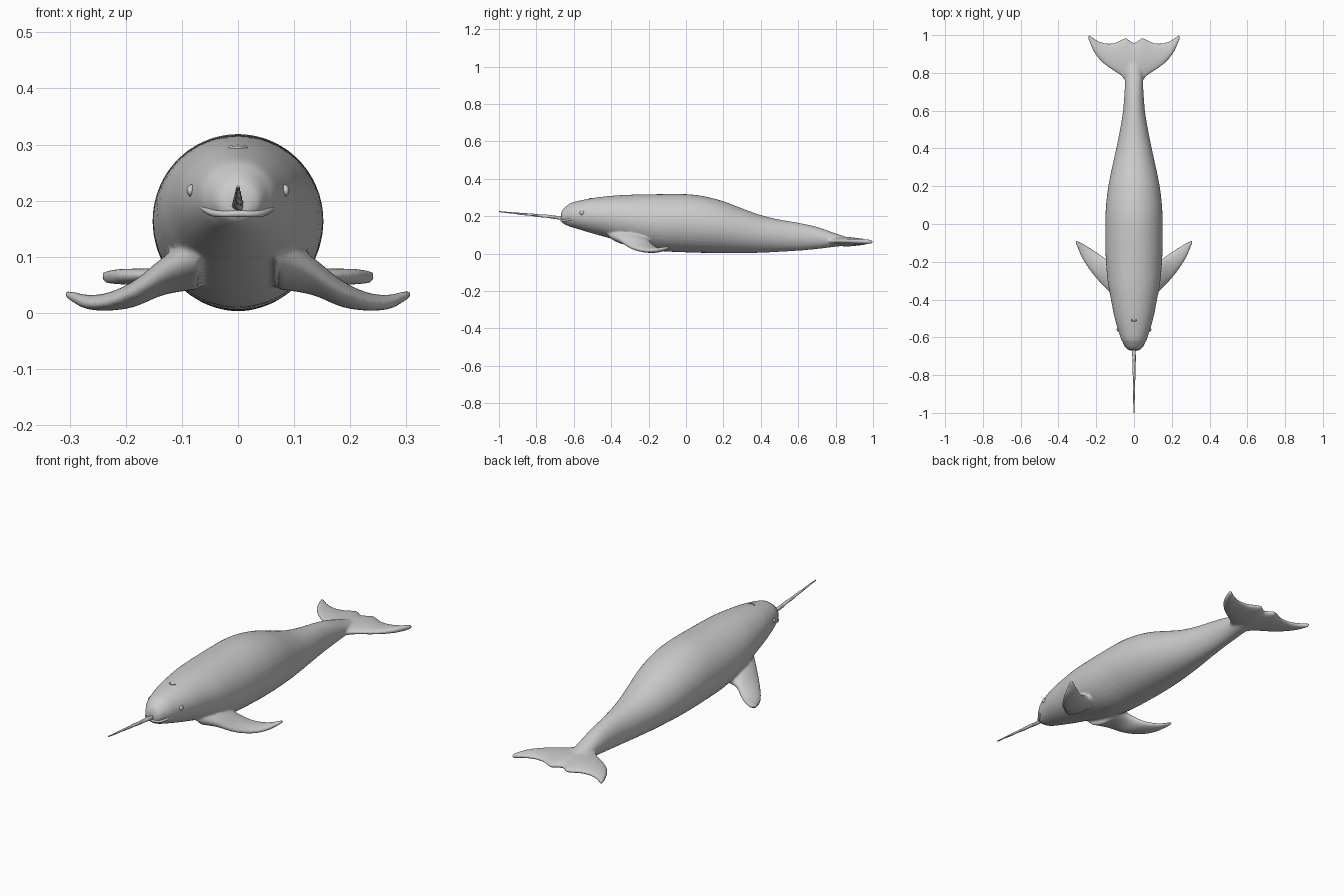
import bpy, bmesh, math
from mathutils import Vector

if "Cube" in bpy.data.objects:
    bpy.data.objects.remove(bpy.data.objects["Cube"])


def catmull(rows, steps):
    """Smoothly resample a list of equal-length tuples."""
    out = []
    for i in range(len(rows) - 1):
        p0, p1 = rows[max(i - 1, 0)], rows[i]
        p2, p3 = rows[i + 1], rows[min(i + 2, len(rows) - 1)]
        for k in range(steps):
            t = k / steps
            out.append([0.5 * (2 * b + (c - a) * t + (2 * a - 5 * b + 4 * c - d) * t * t
                               + (3 * b - a - 3 * c + d) * t ** 3)
                        for a, b, c, d in zip(p0, p1, p2, p3)])
    out.append(list(rows[-1]))
    return out


def loft(name, stations, side=1, sides=40, steps=5):
    """Elliptical loft; station = one edge xyz, other edge xyz, thickness in z."""
    bm = bmesh.new()
    rings = []
    for s in catmull(stations, steps):
        a, b = Vector(s[0:3]), Vector(s[3:6])
        mid, half, thick = (a + b) / 2, (b - a) / 2, max(s[6], 0.004) / 2
        ring = []
        for k in range(sides):
            t = 2 * math.pi * k / sides
            p = mid + half * math.cos(t) + Vector((0, 0, thick * math.sin(t)))
            ring.append(bm.verts.new((p.x * side, p.y, p.z)))
        rings.append(ring)
    for r, q in zip(rings, rings[1:]):
        for k in range(sides):
            n = (k + 1) % sides
            bm.faces.new((r[k], r[n], q[n], q[k]))
    bm.faces.new(rings[0])
    bm.faces.new(rings[-1])
    bmesh.ops.recalc_face_normals(bm, faces=bm.faces)
    me = bpy.data.meshes.new(name)
    bm.to_mesh(me)
    bm.free()
    ob = bpy.data.objects.new(name, me)
    bpy.context.collection.objects.link(ob)
    return ob


def tube(name, points, radius):
    """Thin smooth ridge along a path."""
    cu = bpy.data.curves.new(name, 'CURVE')
    cu.dimensions = '3D'
    cu.bevel_depth, cu.bevel_resolution, cu.use_fill_caps = radius, 3, True
    sp = cu.splines.new('NURBS')
    sp.points.add(len(points) - 1)
    for p, co in zip(sp.points, points):
        p.co = (*co, 1)
    sp.use_endpoint_u, sp.order_u = True, 3
    ob = bpy.data.objects.new(name, cu)
    bpy.context.collection.objects.link(ob)
    return ob


# Body: y, half width, bottom z, top z
profile = [(-.668, .018, .178, .212), (-.66, .038, .164, .235), (-.635, .054, .15, .258),
           (-.6, .072, .138, .276), (-.5, .102, .108, .297), (-.4, .122, .08, .309),
           (-.3, .14, .05, .315), (-.15, .151, .016, .318), (0, .152, .007, .318),
           (.1, .148, .004, .306), (.2, .136, .003, .28), (.3, .116, .003, .242),
           (.4, .094, .005, .206), (.5, .074, .01, .182), (.6, .058, .016, .165),
           (.7, .05, .025, .143), (.8, .045, .037, .108), (.87, .035, .045, .086),
           (.94, .015, .055, .072)]
parts = [loft("body", [(-w, y, (b + t) / 2, w, y, (b + t) / 2, t - b)
                       for y, w, b, t in profile])]

# Flippers: leading edge, trailing edge, thickness
flipper = [(.07, -.42, .105, .07, -.19, .075, .09), (.125, -.365, .08, .135, -.19, .055, .066),
           (.18, -.31, .042, .19, -.155, .027, .046), (.23, -.25, .02, .235, -.125, .02, .032),
           (.27, -.19, .016, .272, -.102, .024, .024), (.295, -.135, .026, .298, -.089, .033, .018),
           (.308, -.105, .033, .309, -.088, .035, .01)]
# Tail flukes: x, leading y, trailing y, thickness
fluke = [(-.01, .735, .953, .052), (.018, .74, .968, .048), (.042, .755, .985, .044),
         (.07, .785, .974, .04), (.1, .806, .96, .036), (.14, .832, .956, .031),
         (.18, .868, .965, .029), (.212, .91, .982, .027), (.232, .955, .997, .024),
         (.242, .982, 1.002, .014)]
for side in (1, -1):
    parts.append(loft("flipper", flipper, side))
    parts.append(loft("fluke", [(x, a, .067, x, b, .062, t) for x, a, b, t in fluke], side))

# Fuse into one smooth skin
bpy.ops.object.select_all(action='DESELECT')
for p in parts:
    p.select_set(True)
bpy.context.view_layer.objects.active = parts[0]
bpy.ops.object.join()
body = parts[0]
rm = body.modifiers.new("fuse", 'REMESH')
rm.mode, rm.voxel_size, rm.use_smooth_shade = 'VOXEL', 0.006, True
sm = body.modifiers.new("soften", 'SMOOTH')
sm.factor, sm.iterations = 0.5, 5
for m in ("fuse", "soften"):
    bpy.ops.object.modifier_apply(modifier=m)
bpy.ops.object.shade_smooth()

# Spiral tusk: tapered, with a twisted three-lobed section
bm = bmesh.new()
a, b, n, rows = Vector((0, -.63, .188)), Vector((0, -1, .225)), 18, 90
prev = None
for i in range(rows + 1):
    f = i / rows
    c = a.lerp(b, f)
    r = .0105 * (1 - f) + .0025 * f
    ring = []
    for k in range(n):
        t = 2 * math.pi * k / n
        rr = r * (1 + .12 * math.cos(3 * t + 26 * f))
        ring.append(bm.verts.new((c.x + rr * math.cos(t), c.y, c.z + rr * math.sin(t))))
    if prev:
        for k in range(n):
            bm.faces.new((prev[k], prev[(k + 1) % n], ring[(k + 1) % n], ring[k]))
    else:
        bm.faces.new(ring)
    prev = ring
bm.faces.new(prev)
bmesh.ops.recalc_face_normals(bm, faces=bm.faces)
me = bpy.data.meshes.new("tusk")
bm.to_mesh(me)
bm.free()
me.shade_smooth()
bpy.context.collection.objects.link(bpy.data.objects.new("tusk", me))

# Lip ridge and blowhole rim
tube("lips", [(-.066, -.59, .192), (-.054, -.628, .18), (-.034, -.66, .176), (0, -.668, .177),
              (.034, -.66, .176), (.054, -.628, .18), (.066, -.59, .192)], .006)
tube("blowhole", [(-.014, -.505, .295), (-.006, -.516, .294), (.006, -.516, .294),
                  (.014, -.505, .295)], .0035)

# Eyes
for side in (1, -1):
    bpy.ops.mesh.primitive_uv_sphere_add(segments=20, ring_count=12, radius=1,
                                         location=(side * .083, -.555, .218))
    eye = bpy.context.object
    eye.name = "eye"
    eye.scale = (.008, .014, .011)
    eye.rotation_euler.z = side * .25
    bpy.ops.object.shade_smooth()
